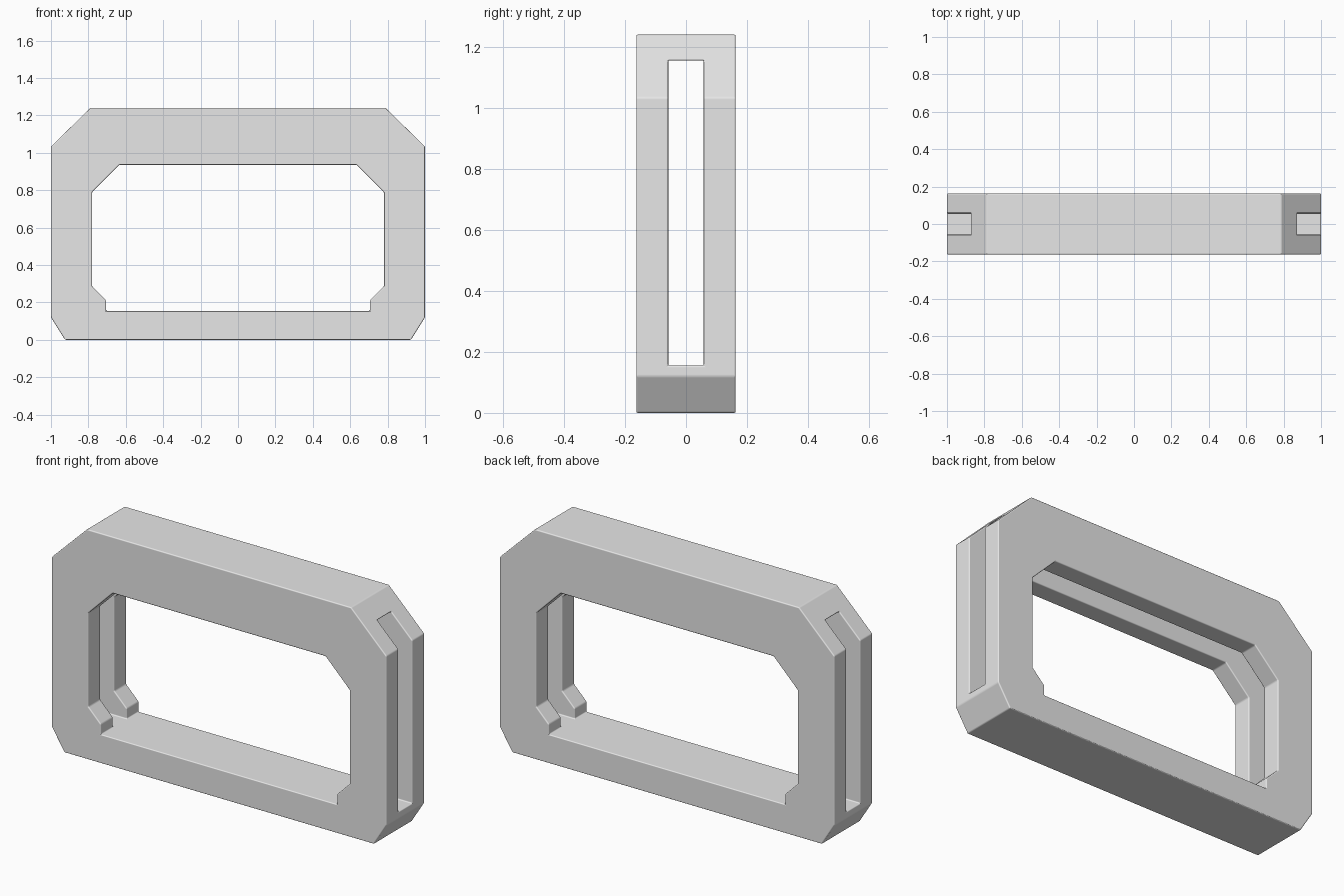
import bpy
import bmesh
import math

cube = bpy.data.objects.get("Cube")
if cube:
    bpy.data.objects.remove(cube, do_unlink=True)

HALF_DEPTH = 0.163
SLOT_HALF = 0.058
FLOOR = 0.155


def mirrored(half):
    """Closed outline from its +x half, listed bottom to top."""
    return half + [(-x, z) for x, z in reversed(half)]


def prism(name, outline, half_depth):
    """Extrude an x-z outline along y."""
    bm = bmesh.new()
    face = bm.faces.new([bm.verts.new((x, -half_depth, z)) for x, z in outline])
    ext = bmesh.ops.extrude_face_region(bm, geom=[face])
    verts = [g for g in ext["geom"] if isinstance(g, bmesh.types.BMVert)]
    bmesh.ops.translate(bm, verts=verts, vec=(0, 2 * half_depth, 0))
    bmesh.ops.recalc_face_normals(bm, faces=bm.faces)
    mesh = bpy.data.meshes.new(name)
    bm.to_mesh(mesh)
    bm.free()
    obj = bpy.data.objects.new(name, mesh)
    bpy.context.collection.objects.link(obj)
    return obj


def activate(obj):
    bpy.ops.object.select_all(action='DESELECT')
    obj.select_set(True)
    bpy.context.view_layer.objects.active = obj


def cut(obj, cutter):
    """Subtract the cutter, then discard it."""
    cutter.hide_render = True
    mod = obj.modifiers.new("cut", 'BOOLEAN')
    mod.operation = 'DIFFERENCE'
    mod.solver = 'EXACT'
    mod.object = cutter
    activate(obj)
    bpy.ops.object.modifier_apply(modifier=mod.name)
    bpy.data.objects.remove(cutter, do_unlink=True)


# Chamfered outer body
frame = prism("frame", mirrored([(0.925, 0), (1, 0.12), (1, 1.033), (0.788, 1.24)]),
              HALF_DEPTH)

# Window opening with corner blocks
cut(frame, prism("window_cutter", mirrored([
    (0.705, FLOOR), (0.705, 0.21), (0.78, 0.285), (0.78, 0.79), (0.635, 0.935)]),
    HALF_DEPTH + 0.1))

# Slot through both sides, grooving the underside of the top bar
cut(frame, prism("slot_cutter", mirrored([(1.1, FLOOR), (1.1, 1.155)]), SLOT_HALF))

# Slightly softened edges
activate(frame)
bpy.ops.object.shade_smooth()
bevel = frame.modifiers.new("soft_edges", 'BEVEL')
bevel.width = 0.006
bevel.segments = 3
bevel.limit_method = 'ANGLE'
bevel.angle_limit = math.radians(25)
bevel.harden_normals = True
bpy.ops.object.modifier_apply(modifier=bevel.name)

# Plain grey finish
COLOUR = (0.8, 0.8, 0.8, 1)
grey = bpy.data.materials.new("plain_grey")
grey.use_nodes = True
grey.diffuse_color = COLOUR
for node in grey.node_tree.nodes:
    if node.type == 'BSDF_PRINCIPLED':
        node.inputs["Base Color"].default_value = COLOUR
frame.data.materials.clear()
frame.data.materials.append(grey)
